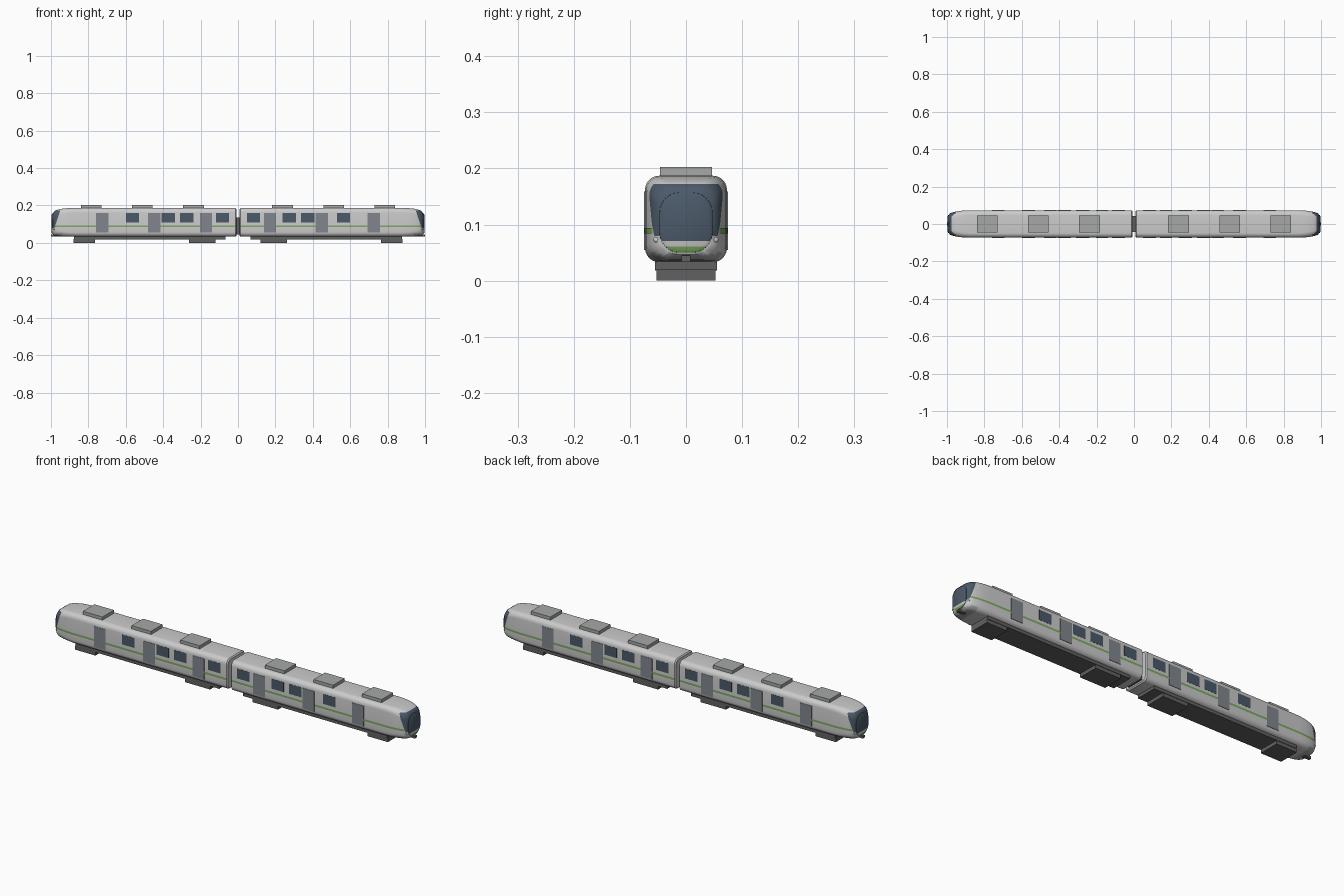
import bpy, bmesh, math
from mathutils import Vector

if "Cube" in bpy.data.objects:
    bpy.data.objects.remove(bpy.data.objects["Cube"])


def material(name, rgb):
    m = bpy.data.materials.new(name)
    m.diffuse_color = (*rgb, 1)
    m.use_nodes = True
    m.node_tree.nodes["Principled BSDF"].inputs["Base Color"].default_value = m.diffuse_color
    return m


SHELL = material("shell_grey", (0.55, 0.56, 0.55))
GLASS = material("dark_glass", (0.07, 0.10, 0.14))
DOOR = material("door_grey", (0.22, 0.24, 0.27))
GREEN = material("stripe_green", (0.20, 0.40, 0.12))
DARK = material("under_grey", (0.12, 0.12, 0.12))
ROOF = material("roof_grey", (0.38, 0.39, 0.39))
LAMP = material("lamp_white", (0.8, 0.8, 0.8))


def finish(name, bm, mats, mirror_y=False, mirror_x=True, smooth=False):
    bmesh.ops.recalc_face_normals(bm, faces=bm.faces)
    me = bpy.data.meshes.new(name)
    bm.to_mesh(me)
    bm.free()
    for m in mats:
        me.materials.append(m)
    ob = bpy.data.objects.new(name, me)
    bpy.context.collection.objects.link(ob)
    if mirror_x or mirror_y:
        mod = ob.modifiers.new("mirror", 'MIRROR')
        mod.use_axis = (mirror_x, mirror_y, False)
        mod.use_mirror_merge = False
    if smooth:
        bpy.ops.object.select_all(action='DESELECT')
        ob.select_set(True)
        bpy.context.view_layer.objects.active = ob
        bpy.ops.object.shade_smooth_by_angle(angle=math.radians(35))
    return ob


def boxes(name, spans, mat, mirror_y=False, mirror_x=True):
    """Boxes given as (x0, x1, y0, y1, z0, z1), joined into one part."""
    bm = bmesh.new()
    for x0, x1, y0, y1, z0, z1 in spans:
        vs = bmesh.ops.create_cube(bm, size=1)["verts"]
        for v in vs:
            v.co = Vector(((x0 + x1) / 2 + v.co.x * (x1 - x0),
                           (y0 + y1) / 2 + v.co.y * (y1 - y0),
                           (z0 + z1) / 2 + v.co.z * (z1 - z0)))
    return finish(name, bm, [mat], mirror_y, mirror_x)


def loft(sections, grow=0.0, caps=True):
    """Rounded-rectangle rings (x, half width, z bottom, z top, radius) skinned along x."""
    bm = bmesh.new()
    rings = []
    for x, hw, zb, zt, r in sections:
        hw += grow
        ring = []
        for q, (sy, sz) in enumerate([(1, 1), (-1, 1), (-1, -1), (1, -1)]):
            cy = sy * (hw - r)
            cz = zt - r if sz > 0 else zb + r
            for k in range(7):
                a = math.radians(90 * q + 15 * k)
                ring.append(bm.verts.new((x, cy + r * math.cos(a), cz + r * math.sin(a))))
        rings.append(ring)
    n = len(rings[0])
    for a, b in zip(rings, rings[1:]):
        for i in range(n):
            bm.faces.new((a[i], a[(i + 1) % n], b[(i + 1) % n], b[i]))
    if caps:
        bm.faces.new(rings[0])
        bm.faces.new(rings[-1])
    return bm


def slice_at(bm, co, no, **kw):
    geom = bm.verts[:] + bm.edges[:] + bm.faces[:]
    bmesh.ops.bisect_plane(bm, geom=geom, plane_co=co, plane_no=no, **kw)


# Car shell with rounded nose
HULL = [(0.009, 0.068, 0.038, 0.182, 0.025), (0.014, 0.073, 0.033, 0.187, 0.025),
        (0.88, 0.073, 0.033, 0.187, 0.025), (0.915, 0.0715, 0.034, 0.1855, 0.027),
        (0.94, 0.069, 0.0345, 0.183, 0.029), (0.96, 0.065, 0.0355, 0.179, 0.030),
        (0.974, 0.061, 0.037, 0.174, 0.031), (0.984, 0.055, 0.040, 0.167, 0.031),
        (0.991, 0.046, 0.047, 0.156, 0.031)]
bm = loft(HULL)
slope = Vector((0.102, 0, 0.034)).normalized()
edge = Vector((0.951, 0, 0.172))
slice_at(bm, edge, slope)
slice_at(bm, (0, 0, 0.172), (0, 0, 1))
slice_at(bm, (0, 0, 0.080), (0, 0, 1))
slice_at(bm, (0, 0, 0.055), (0, 0, 1))
for f in bm.faces:
    c = f.calc_center_median()
    if (c - edge).dot(slope) > 0 and 0.080 < c.z < 0.172:
        f.material_index = 1
    elif c.x > 0.93 and c.z < 0.05:
        f.material_index = 2
finish("car_body", bm, [SHELL, GLASS, ROOF], smooth=True)

# Side stripe hugging the hull and nose
bm = loft(HULL[1:], grow=0.0012, caps=False)
slice_at(bm, (0, 0, 0.094), (0, 0, 1), clear_outer=True)
slice_at(bm, (0, 0, 0.084), (0, 0, -1), clear_outer=True)
slice_at(bm, (0.978, 0, 0), (1, 0, 0), clear_outer=True)
finish("side_stripe", bm, [GREEN], smooth=True)

# Front window panel with white and green chin
bm = loft([(0.982, 0.048, 0.049, 0.158, 0.036), (0.993, 0.047, 0.050, 0.157, 0.036),
           (0.9965, 0.042, 0.055, 0.152, 0.034)])
slice_at(bm, (0, 0, 0.071), (0, 0, 1))
slice_at(bm, (0, 0, 0.061), (0, 0, 1))
for f in bm.faces:
    z = f.calc_center_median().z
    f.material_index = 0 if z > 0.071 else (1 if z > 0.061 else 2)
finish("front_panel", bm, [GLASS, LAMP, GREEN], smooth=True)

# Headlights
bm = bmesh.new()
bmesh.ops.create_uvsphere(bm, u_segments=12, v_segments=8, radius=0.007)
bmesh.ops.scale(bm, vec=(0.7, 1, 0.8), verts=bm.verts)
bmesh.ops.translate(bm, vec=(0.983, 0.051, 0.073), verts=bm.verts)
finish("headlight", bm, [LAMP], mirror_y=True, smooth=True)

# Coupler
boxes("coupler", [(0.96, 1.0, -0.008, 0.008, 0.033, 0.045)], DARK)

# Doors and side windows
boxes("side_door", [(x, x + 0.066, 0.07, 0.0746, 0.055, 0.159)
                    for x in (0.138, 0.415, 0.693)], DOOR, mirror_y=True)
boxes("side_window", [(x, x + 0.07, 0.07, 0.0738, 0.109, 0.159)
                      for x in (0.047, 0.239, 0.338, 0.53)], GLASS, mirror_y=True)

# Rooftop equipment
boxes("roof_unit", [(x, x + 0.11, -0.046, 0.046, 0.18, 0.203)
                    for x in (0.183, 0.457, 0.73)], ROOF)

# Underframe and bogies
boxes("underframe", [(0.068, 0.877, -0.055, 0.055, 0.018, 0.036)], DARK)
boxes("bogie", [(0.12, 0.262, -0.053, 0.053, 0.0, 0.02),
                (0.765, 0.88, -0.053, 0.053, 0.0, 0.02)], DARK)

# Gangway between the cars
boxes("gangway", [(-0.015, 0.015, -0.043, 0.043, 0.045, 0.136)], DARK, mirror_x=False)
